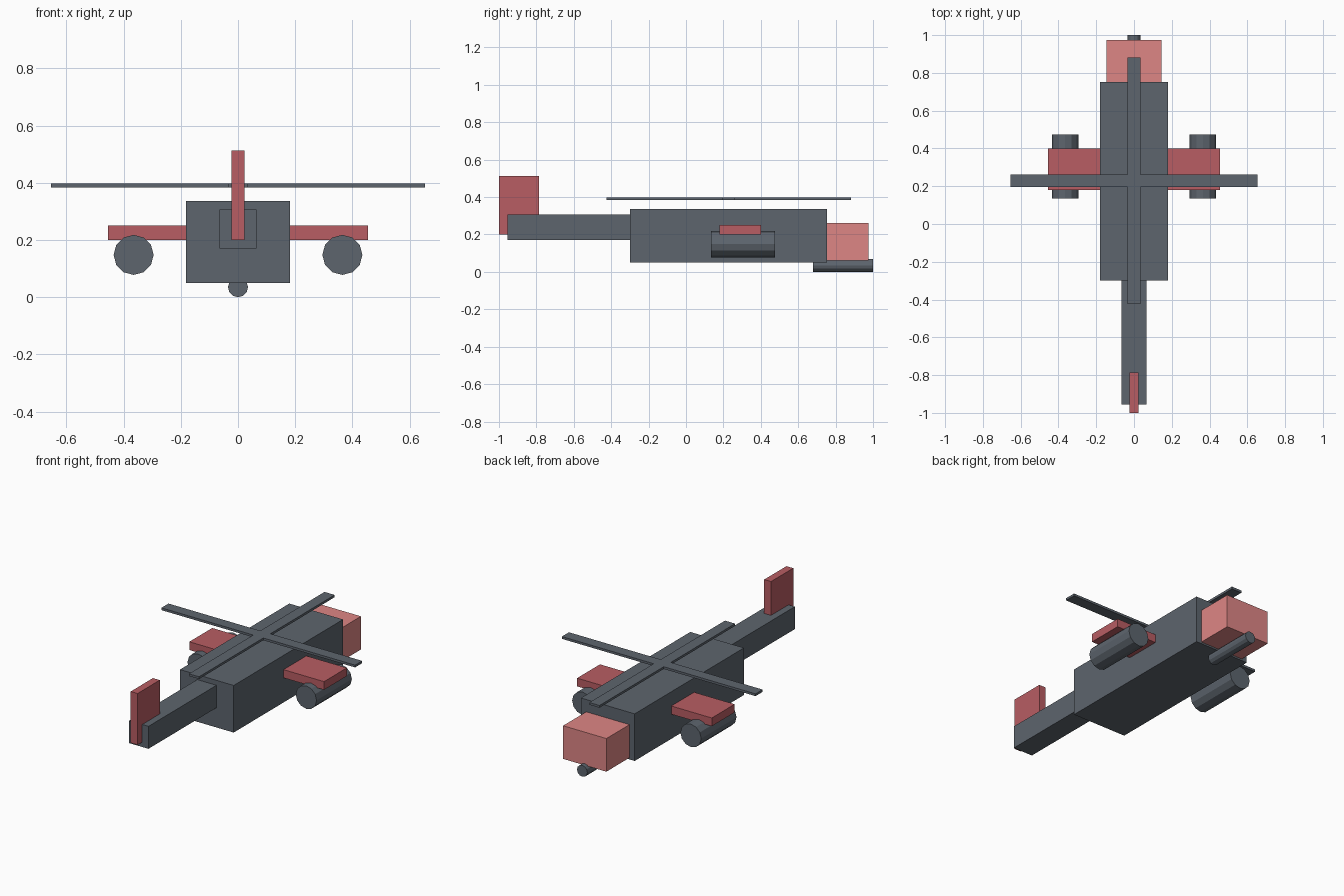
import bpy
import bmesh
import math
from mathutils import Matrix, Vector

if "Cube" in bpy.data.objects:
    bpy.data.objects.remove(bpy.data.objects["Cube"])


def material(name, color):
    mat = bpy.data.materials.new(name)
    mat.diffuse_color = (*color, 1.0)
    mat.use_nodes = True
    mat.node_tree.nodes["Principled BSDF"].inputs["Base Color"].default_value = mat.diffuse_color
    return mat


SLATE = material("slate", (0.11, 0.13, 0.155))
RED = material("red", (0.48, 0.11, 0.125))
PINK = material("pink", (0.73, 0.24, 0.235))


def add_object(name, bm, mat):
    bmesh.ops.recalc_face_normals(bm, faces=bm.faces)
    mesh = bpy.data.meshes.new(name)
    bm.to_mesh(mesh)
    bm.free()
    mesh.materials.append(mat)
    obj = bpy.data.objects.new(name, mesh)
    bpy.context.collection.objects.link(obj)
    return obj


def box(name, x, y, z, mat):
    """Box from (min, max) ranges on each axis."""
    ranges = (x, y, z)
    center = Vector([(a + b) / 2 for a, b in ranges])
    size = [b - a for a, b in ranges]
    bm = bmesh.new()
    bmesh.ops.create_cube(
        bm, size=1, matrix=Matrix.Translation(center) @ Matrix.Diagonal((*size, 1)))
    return add_object(name, bm, mat)


def tube(name, x, z, radius, y, mat, sides=12):
    """Flat-shaded cylinder lying along y."""
    bm = bmesh.new()
    place = Matrix.Translation((x, sum(y) / 2, z)) @ Matrix.Rotation(math.pi / 2, 4, 'X')
    bmesh.ops.create_cone(bm, cap_ends=True, segments=sides, radius1=radius,
                          radius2=radius, depth=y[1] - y[0], matrix=place)
    return add_object(name, bm, mat)


# Fuselage, tail and cockpit
box("fuselage", (-0.181, 0.181), (-0.30, 0.753), (0.05, 0.337), SLATE)
box("tail_boom", (-0.065, 0.065), (-0.955, -0.30), (0.17, 0.307), SLATE)
box("tail_fin", (-0.023, 0.023), (-1.0, -0.786), (0.20, 0.513), RED)
box("cockpit", (-0.146, 0.146), (0.753, 0.975), (0.06, 0.262), PINK)

# Nose gun
tube("nose_gun", 0, 0.035, 0.035, (0.68, 1.0), SLATE)

# Stub wings with a pod under each
for side, s in (("left", -1), ("right", 1)):
    box(f"{side}_wing", tuple(sorted((s * 0.18, s * 0.454))), (0.18, 0.40), (0.20, 0.25), RED)
    tube(f"{side}_pod", s * 0.365, 0.148, 0.07, (0.135, 0.475), SLATE)

# Cross-shaped rotor, floating just above the fuselage
span, half, rotor_y = 0.653, 0.034, 0.229
bm = bmesh.new()
points = []
for k in range(4):
    turn = Matrix.Rotation(k * math.pi / 2, 3, 'Z')
    for p in ((span, -half), (span, half), (half, half)):
        v = turn @ Vector((*p, 0))
        points.append(bm.verts.new((v.x, v.y + rotor_y, 0.384)))
face = bm.faces.new(points)
ext = bmesh.ops.extrude_face_region(bm, geom=[face], use_keep_orig=True)
bmesh.ops.translate(bm, vec=(0, 0, 0.014),
                    verts=[g for g in ext["geom"] if isinstance(g, bmesh.types.BMVert)])
add_object("rotor", bm, SLATE)
